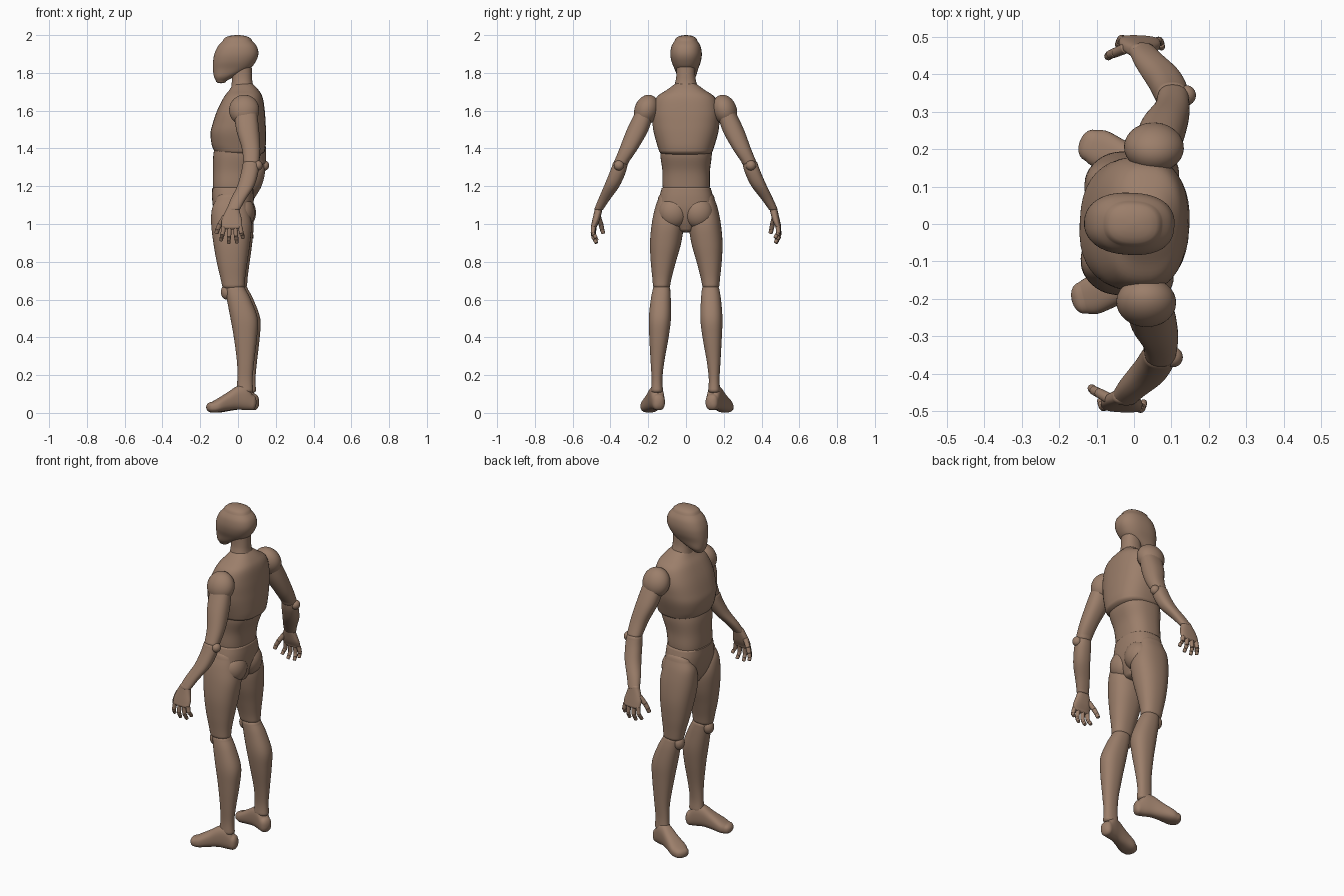
import bpy, bmesh
from math import sin, cos, pi, radians, copysign
from mathutils import Matrix, Vector

if "Cube" in bpy.data.objects:
    bpy.data.objects.remove(bpy.data.objects["Cube"])

SPIN = Matrix.Rotation(-0.05, 4, 'Z')  # whole figure stands slightly turned
skin = bpy.data.materials.new("brown")
skin.diffuse_color = (0.33, 0.21, 0.145, 1)
skin.use_nodes = True
skin.node_tree.nodes["Principled BSDF"].inputs["Base Color"].default_value = skin.diffuse_color


def finish(name, bm, side=1, bevel=0, angle=50):
    """Mirror to a side, turn with the figure and shade smooth."""
    bm.transform(SPIN @ Matrix.Diagonal((1, side, 1, 1)))
    bmesh.ops.recalc_face_normals(bm, faces=bm.faces)
    me = bpy.data.meshes.new(name)
    bm.to_mesh(me)
    bm.free()
    me.materials.append(skin)
    ob = bpy.data.objects.new(name, me)
    bpy.context.collection.objects.link(ob)
    if bevel:
        mod = ob.modifiers.new("round", 'BEVEL')
        mod.width, mod.segments = bevel, 3
    bpy.ops.object.select_all(action='DESELECT')
    ob.select_set(True)
    bpy.context.view_layer.objects.active = ob
    bpy.ops.object.shade_smooth_by_angle(angle=radians(angle))


def spline(p0, p1, p2, p3, t):
    return [0.5 * (2 * b + (c - a) * t + (2 * a - 5 * b + 4 * c - d) * t * t
                   + (3 * b - a - 3 * c + d) * t ** 3)
            for a, b, c, d in zip(p0, p1, p2, p3)]


def loft(keys, axis='Z', n=2.3, domes=(0.02, 0.02), steps=5, seg=40):
    """Skin over superellipse slices (t, a0, a1, b0, b1) with rounded ends."""
    pts = [keys[0], *keys, keys[-1]]
    rings = [spline(*pts[i:i + 4], k / steps)
             for i in range(len(keys) - 1) for k in range(steps)] + [list(keys[-1])]
    direction = copysign(1, keys[-1][0] - keys[0][0])

    def cap(ring, depth):
        t, a0, a1, b0, b1 = ring
        out = []
        for k in range(1, 6):
            f = cos(k * pi / 2 / 5.15)
            a, b = (a0 + a1) / 2, (b0 + b1) / 2
            ra, rb = (a1 - a0) / 2 * f, (b1 - b0) / 2 * f
            out.append([t + depth * sin(k * pi / 10), a - ra, a + ra, b - rb, b + rb])
        return out

    rings = (cap(rings[0], -direction * domes[0])[::-1] + rings
             + cap(rings[-1], direction * domes[1]))
    bm = bmesh.new()
    loops = []
    for t, a0, a1, b0, b1 in rings:
        loop = []
        for k in range(seg):
            c, s = cos(2 * pi * k / seg), sin(2 * pi * k / seg)
            a = (a0 + a1) / 2 + (a1 - a0) / 2 * copysign(abs(c) ** (2 / n), c)
            b = (b0 + b1) / 2 + (b1 - b0) / 2 * copysign(abs(s) ** (2 / n), s)
            loop.append(bm.verts.new((a, b, t) if axis == 'Z' else (t, a, b)))
        loops.append(loop)
    for lo, hi in zip(loops, loops[1:]):
        for k in range(seg):
            j = (k + 1) % seg
            bm.faces.new((lo[k], lo[j], hi[j], hi[k]))
    bm.faces.new(loops[0])
    bm.faces.new(loops[-1])
    return bm


def body(keys, **kw):
    """Loft centred on the body: (z, back/front x0, x1, half width)."""
    return loft([(z, x0, x1, -r, r) for z, x0, x1, r in keys], **kw)


def ball(center, radii, tilt=0):
    bm = bmesh.new()
    bmesh.ops.create_uvsphere(bm, u_segments=32, v_segments=20, radius=1)
    bm.transform(Matrix.Translation(center) @ Matrix.Rotation(tilt, 4, 'X')
                 @ Matrix.Diagonal((*radii, 1)))
    return bm


def finger(points, r):
    """Chain of tapered finger segments."""
    bm = bmesh.new()
    for i, (a, b) in enumerate(zip(points, points[1:])):
        a, b = Vector(a), Vector(b)
        d = b - a
        m = Matrix.Translation((a + b) / 2) @ d.to_track_quat('Z', 'Y').to_matrix().to_4x4()
        bmesh.ops.create_cone(bm, cap_ends=True, segments=14, radius1=r * (1 - 0.08 * i),
                              radius2=r * (0.9 - 0.08 * i), depth=d.length * 1.04, matrix=m)
    return bm


# Head and neck
finish("head", body([(1.757, -.117, -.062, .03), (1.78, -.127, -.02, .048),
                     (1.82, -.133, .06, .062), (1.86, -.132, .094, .077),
                     (1.90, -.125, .108, .083), (1.94, -.107, .1, .077),
                     (1.97, -.08, .074, .06)], n=2.4, domes=(.012, .03)))
finish("neck", body([(1.69, -.04, .09, .075), (1.75, -.033, .077, .056),
                     (1.79, -.032, .074, .05), (1.86, -.03, .072, .05)]))

# Torso
finish("chest", body([(1.745, -.022, .075, .052), (1.71, -.045, .108, .10),
                      (1.67, -.075, .13, .155), (1.6, -.11, .141, .178),
                      (1.53, -.134, .146, .177), (1.48, -.145, .148, .17),
                      (1.42, -.139, .147, .153), (1.385, -.125, .142, .142)],
                     n=2.5, domes=(.01, .03)))
finish("abdomen", body([(1.42, -.12, .12, .135), (1.36, -.131, .118, .136),
                        (1.28, -.132, .09, .126), (1.2, -.133, .077, .125),
                        (1.13, -.125, .07, .115)], n=2.5))
finish("pelvis", body([(1.19, -.136, .08, .13), (1.14, -.137, .083, .142),
                       (1.08, -.13, .08, .145), (1.02, -.112, .065, .105),
                       (.975, -.085, .045, .05)], n=2.5, domes=(.012, .02)))

for side, label in ((1, "right_"), (-1, "left_")):
    def add(name, bm, **kw):
        finish(label + name, bm, side, **kw)

    # Leg
    add("buttock", ball((.025, .066, 1.06), (.067, .08, .085)))
    add("thigh", loft([(1.13, -.11, .045, .06, .15), (1.08, -.133, .06, .035, .167),
                       (1.0, -.137, .077, .015, .183), (.9, -.125, .07, .027, .192),
                       (.8, -.107, .056, .055, .188), (.72, -.088, .045, .076, .18),
                       (.675, -.078, .042, .085, .176)], domes=(.04, .025)))
    add("kneecap", ball((-.053, .13, .64), (.031, .032, .04)))
    add("shin", loft([(.655, -.06, .046, .084, .176), (.6, -.052, .075, .08, .186),
                      (.5, -.033, .111, .078, .195), (.4, -.015, .108, .09, .192),
                      (.27, .002, .093, .113, .185), (.18, .004, .085, .123, .18),
                      (.12, .0, .088, .12, .183)], domes=(.025, .02)))
    foot = loft([(.08, -.034, .034, .014, .1), (.045, -.037, .037, .015, .145),
                 (.0, -.038, .038, .018, .14), (-.05, -.043, .043, .012, .108),
                 (-.105, -.051, .051, .003, .075), (-.135, -.043, .043, .002, .058)],
                axis='X', n=2.5, domes=(.025, .03))
    foot.transform(Matrix.Translation((.05, .15, 0)) @ Matrix.Rotation(radians(-17), 4, 'Z')
                   @ Matrix.Translation((-.05, 0, 0)))
    add("foot", foot)

    # Arm
    add("shoulder", ball((.043, .207, 1.603), (.08, .064, .083), tilt=radians(20)))
    add("upper_arm", loft([(1.6, -.01, .11, .165, .262), (1.5, .003, .124, .195, .31),
                           (1.4, .035, .133, .25, .348), (1.33, .045, .13, .298, .377)],
                          domes=(.03, .025)))
    add("elbow", ball((.122, .35, 1.31), (.026, .027, .027)))
    add("forearm", loft([(1.315, .042, .128, .305, .385), (1.27, .034, .125, .317, .402),
                         (1.2, .015, .105, .35, .432), (1.13, -.018, .062, .402, .464),
                         (1.08, -.035, .035, .437, .485)], domes=(.025, .01)))

    # Hand with curled fingers and thumb
    add("palm", loft([(1.085, -.035, .028, .442, .482), (1.05, -.052, .037, .45, .49),
                      (1.015, -.064, .046, .46, .498), (.985, -.063, .046, .474, .504)],
                     n=2.6, domes=(.015, .015)))
    for name, x, tip, low in (("index", -.05, -.066, .912), ("middle", -.02, -.026, .897),
                              ("ring", .01, .018, .9), ("little", .036, .05, .925)):
        mid = low + (.985 - low) * .42
        add(name + "_finger", finger([(x, .489, .985), ((x + tip) / 2, .492, mid),
                                      (tip * .8 + x * .2, .484, low + .018),
                                      (tip, .474, low)], .0125), bevel=.003)
    add("thumb", finger([(-.045, .468, 1.04), (-.072, .455, 1.0), (-.086, .449, .972),
                         (-.092, .443, .95)], .0145), bevel=.003)
